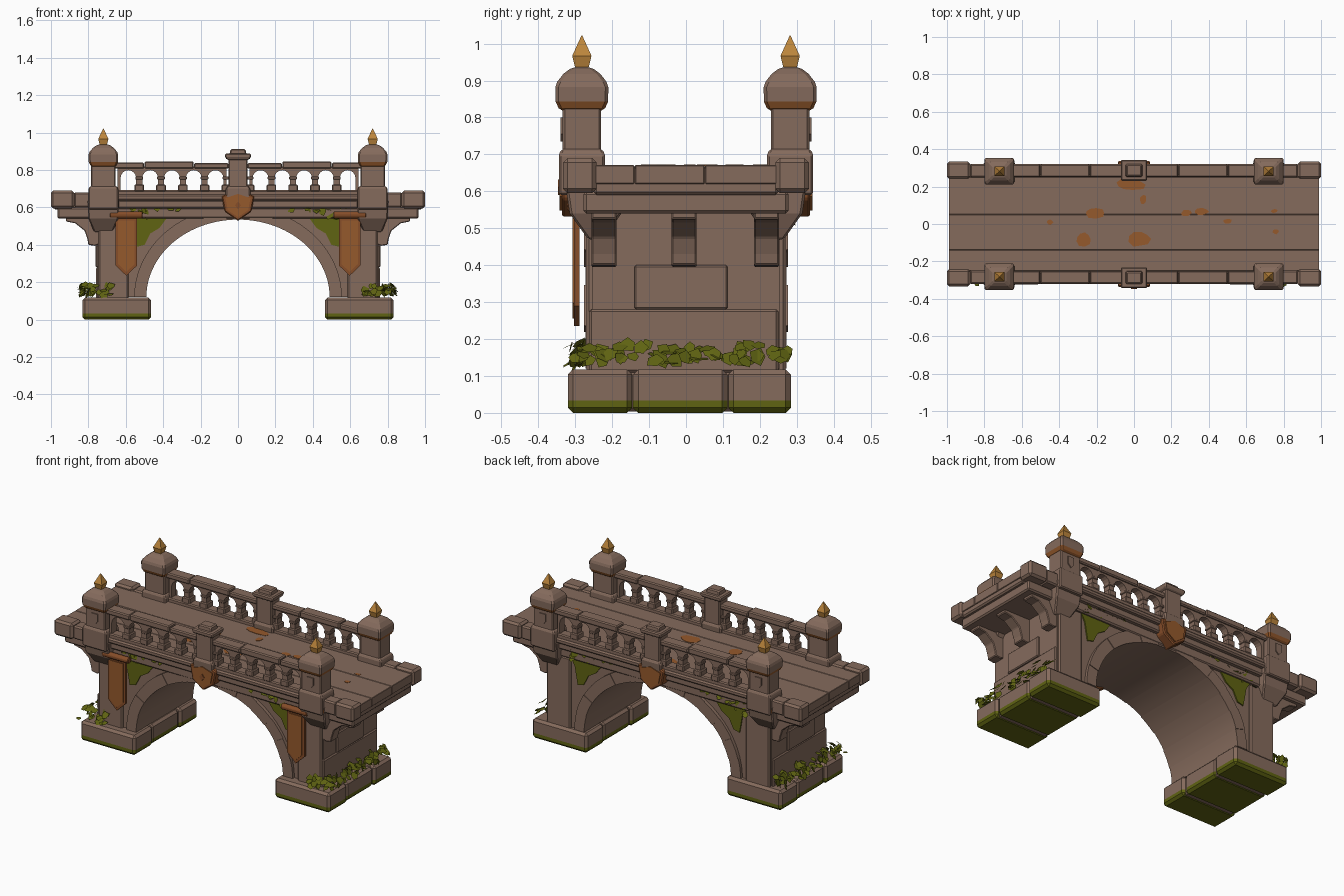
import bpy, bmesh, math, random
from mathutils import Vector, Matrix

random.seed(4)
cube = bpy.data.objects.get("Cube")
if cube:
    bpy.data.objects.remove(cube, do_unlink=True)


def material(name, r, g, b):
    m = bpy.data.materials.new(name)
    m.use_nodes = True
    m.diffuse_color = (r, g, b, 1)
    m.node_tree.nodes["Principled BSDF"].inputs["Base Color"].default_value = (r, g, b, 1)
    return m


STONE = material("warm stone", 0.235, 0.147, 0.108)
RUST = material("rust orange", 0.3, 0.1, 0.025)
BRONZE = material("bronze trim", 0.24, 0.075, 0.022)
GOLD = material("gold", 0.5, 0.235, 0.045)
MOSS = material("moss green", 0.115, 0.125, 0.006)


def finish(name, bm, mats, bevel=0.0, rule=None):
    bmesh.ops.recalc_face_normals(bm, faces=bm.faces)
    if rule:
        for f in bm.faces:
            f.material_index = rule(f.calc_center_median())
    me = bpy.data.meshes.new(name)
    bm.to_mesh(me)
    bm.free()
    ob = bpy.data.objects.new(name, me)
    bpy.context.collection.objects.link(ob)
    for m in mats if isinstance(mats, tuple) else (mats,):
        me.materials.append(m)
    if bevel:
        mod = ob.modifiers.new("chamfer", "BEVEL")
        mod.width = bevel
        mod.segments = 1
    return ob


def span(a, b):
    return (a + b) / 2, abs(b - a)


def box(name, xs, ys, zs, mat=STONE, bevel=0.008, cut=None):
    (cx, sx), (cy, sy), (cz, sz) = span(*xs), span(*ys), span(*zs)
    bm = bmesh.new()
    bmesh.ops.create_cube(bm, size=1, matrix=Matrix.Translation((cx, cy, cz)) @ Matrix.Diagonal((sx, sy, sz, 1)))
    rule = None
    if cut:  # second material below the cut height
        bmesh.ops.bisect_plane(bm, geom=bm.verts[:] + bm.edges[:] + bm.faces[:],
                               plane_co=(0, 0, cut), plane_no=(0, 0, 1))
        rule = lambda c: int(c.z < cut - 0.001)
    return finish(name, bm, mat, bevel, rule)


def prism(name, pts, d0, d1, mat=STONE, axis="y", bevel=0.0):
    """Extrude an outline: x-z points along y, or x-y points along z."""
    bm = bmesh.new()
    at = (lambda p, d: (p[0], d, p[1])) if axis == "y" else (lambda p, d: (p[0], p[1], d))
    f = bm.faces.new([bm.verts.new(at(p, d0)) for p in pts])
    ext = bmesh.ops.extrude_face_region(bm, geom=[f])["geom"]
    move = Vector(at((0, 0), d1 - d0))
    bmesh.ops.translate(bm, vec=move, verts=[v for v in ext if isinstance(v, bmesh.types.BMVert)])
    return finish(name, bm, mat, bevel)


def loft(name, x, y, rings, mat=STONE, bevel=0.006, rule=None):
    """Stack of rectangles (z, half x, half y) joined into a solid."""
    bm = bmesh.new()
    loops = [[bm.verts.new((x + i * hx, y + j * hy, z)) for i, j in ((-1, -1), (1, -1), (1, 1), (-1, 1))]
             for z, hx, hy in rings]
    for a, b in zip(loops, loops[1:]):
        for k in range(4):
            bm.faces.new((a[k], a[(k + 1) % 4], b[(k + 1) % 4], b[k]))
    bm.faces.new(loops[0])
    bm.faces.new(loops[-1])
    return finish(name, bm, mat, bevel, rule)


def arc(a, b, t0, t1, n):
    ts = [t0 + (t1 - t0) * i / n for i in range(n + 1)]
    return [(a * math.cos(t), 0.12 + b * math.sin(t)) for t in ts]


def foliage(name, spots, facing):
    """Five-sided leaves scattered at the given spots, drooping outwards."""
    bm = bmesh.new()
    for p in spots:
        s = random.uniform(0.024, 0.04)
        rot = Matrix.Rotation(random.uniform(-0.6, 0.6), 4, "Z") @ Vector(facing).to_track_quat("Z", "Y").to_matrix().to_4x4() \
            @ Matrix.Rotation(random.uniform(-0.9, 0.4), 4, "X") @ Matrix.Rotation(random.uniform(-0.8, 0.8), 4, "Z")
        shape = ((-0.45, 0.5), (0.45, 0.5), (0.55, -0.2), (0, -0.7), (-0.55, -0.2))
        bm.faces.new([bm.verts.new(Vector(p) + rot @ Vector((u * s, v * s, 0))) for u, v in shape])
    return finish(name, bm, MOSS)


# Arched wall, voussoir ring and barrel
wall = [(0.75, 0.12), (0.75, 0.6), (-0.75, 0.6), (-0.75, 0.12)] + arc(0.52, 0.455, math.pi, 0, 32)
prism("arched_wall", wall, -0.255, 0.255)
COUNT = 13
for i in range(COUNT):
    t0, t1 = math.pi * i / COUNT, math.pi * (i + 1) / COUNT
    lip = 0.272 + 0.004 * (i % 2)
    stone = prism("arch_stone", arc(0.49, 0.415, t0, t1, 4) + arc(0.555, 0.487, t1, t0, 4), -lip, lip)
    stone.select_set(True)
    bpy.context.view_layer.objects.active = stone
bpy.ops.object.shade_smooth_by_angle(angle=math.radians(30))

# Deck, cornice beams and planks
box("deck", (-0.985, 0.985), (-0.25, 0.25), (0.59, 0.667))
for y0, y1 in ((-0.25, -0.14), (-0.138, 0.05), (0.052, 0.25)):
    box("deck_course", (-0.99, 0.99), (y0, y1), (0.62, 0.671), bevel=0.002)
box("deck_beam", (-0.965, 0.965), (-0.278, 0.278), (0.54, 0.6))

# Rust patches on the deck
patches = ((-0.27, -0.08, 0.045, 0.04), (-0.21, 0.06, 0.06, 0.03), (0.03, -0.08, 0.06, 0.045), (0.28, 0.06, 0.03, 0.02),
           (0.36, 0.065, 0.04, 0.02), (0.5, 0.015, 0.025, 0.015), (-0.45, 0.01, 0.018, 0.016), (0.75, 0.07, 0.018, 0.012),
           (0.76, -0.04, 0.018, 0.014), (0.05, 0.13, 0.018, 0.026), (-0.02, 0.21, 0.09, 0.035))
for x, y, rx, ry in patches:
    blob = []
    for k in range(9):
        r = random.uniform(0.75, 1.1)
        blob.append((x + rx * r * math.cos(k * math.tau / 9), y + ry * r * math.sin(k * math.tau / 9)))
    prism("deck_rust_patch", blob, 0.668, 0.673, RUST, "z")

for sx in (-1, 1):
    # Foundation blocks with mossy feet
    for y0, y1 in ((-0.32, -0.146), (-0.143, 0.112), (0.115, 0.284)):
        inset = 0.008 if y0 == -0.143 else 0
        box("foundation_block", (sx * (0.465 + inset), sx * (0.832 - inset)), (y0, y1), (0, 0.118),
            (STONE, MOSS), 0.014, cut=0.034)
    box("foundation_core", (sx * 0.48, sx * 0.81), (-0.3, 0.265), (0.004, 0.11))

    # End wall stones
    box("end_stone", (sx * 0.7, sx * 0.762), (-0.14, 0.113), (0.28, 0.4), bevel=0.005)
    box("end_course", (sx * 0.6, sx * 0.758), (-0.262, 0.25), (0.11, 0.28), bevel=0.006)

    # Corbels under the deck end
    for y in (-0.222, -0.005, 0.218):
        outline = [(0.72, 0.56), (0.92, 0.56), (0.92, 0.525), (0.87, 0.515), (0.82, 0.475),
                   (0.805, 0.43), (0.8, 0.4), (0.765, 0.395), (0.72, 0.41)]
        prism("corbel", [(sx * x, z) for x, z in outline], y - 0.034, y + 0.034, bevel=0.004)

    # Foliage along the foundation ends
    spots = [(sx * random.uniform(0.77, 0.845), random.uniform(-0.32, 0.275), random.uniform(0.135, 0.185))
             for _ in range(75)]
    foliage("end_foliage", spots, (sx, 0, 0.6))
    spots = [(sx * random.uniform(0.67, 0.84), random.uniform(-0.32, -0.27), random.uniform(0.13, 0.19))
             for _ in range(18)]
    foliage("corner_foliage", spots, (0, -1, 0.6))

    # Hanging banner with a rod, border and pointed panel
    rod = bmesh.new()
    bmesh.ops.create_cone(rod, cap_ends=True, segments=10, radius1=0.019, radius2=0.019, depth=0.175,
                          matrix=Matrix.Translation((sx * 0.597, -0.305, 0.56)) @ Matrix.Rotation(math.pi / 2, 4, "Y"))
    finish("banner_rod", rod, BRONZE, 0.004)
    for label, w, top, low, tip, y, m in (("banner_border", 0.058, 0.555, 0.29, 0.235, -0.303, BRONZE),
                                          ("banner_panel", 0.044, 0.53, 0.297, 0.255, -0.308, RUST)):
        cx = sx * 0.597
        prism(label, [(cx - w, top), (cx + w, top), (cx + w, low), (cx, tip), (cx - w, low)], y, -0.288, m)

    for sy in (-1, 1):
        # Corner pier, tower bracket and rust band
        box("corner_pier", (sx * 0.585, sx * 0.745), (sy * 0.2, sy * 0.27), (0.11, 0.54))
        loft("tower_bracket", sx * 0.72, sy * 0.245, [(0.47, 0.05, 0.02), (0.54, 0.08, 0.07), (0.64, 0.085, 0.085)])
        box("bracket_rust_band", (sx * 0.64, sx * 0.8), (sy * 0.3, sy * 0.334), (0.6, 0.626), RUST, 0.002)

        # Corner tower, cap and finial
        ty = sy * 0.282
        loft("tower_base", sx * 0.72, ty, [(0.59, 0.08, 0.062), (0.7, 0.08, 0.062), (0.715, 0.07, 0.055)])
        loft("tower_shaft", sx * 0.72, ty, [(0.7, 0.066, 0.052), (0.83, 0.066, 0.052)])
        loft("tower_cap", sx * 0.72, ty, [(0.818, 0.066, 0.06), (0.843, 0.078, 0.071), (0.89, 0.08, 0.072),
                                          (0.918, 0.056, 0.05), (0.936, 0.032, 0.026)],
             (STONE, RUST), 0.008, lambda c: int(c.z < 0.835))
        loft("finial", sx * 0.72, ty, [(0.925, 0.017, 0.016), (0.967, 0.027, 0.026), (1.022, 0.001, 0.001)], GOLD, 0)
        slot = [(-0.02, 0.8), (0.02, 0.8), (0.02, 0.755), (0, 0.735), (-0.02, 0.755)]
        prism("tower_slot_plate", [(sx * 0.72 + x, z) for x, z in slot], ty + sy * 0.05, ty + sy * 0.058)

        # End curbs
        box("end_curb_block", (sx * 0.875, sx), (sy * 0.242, sy * 0.333), (0.595, 0.69), bevel=0.012)
        box("end_curb", (sx * 0.78, sx * 0.877), (sy * 0.248, sy * 0.322), (0.6, 0.68))

        # Moss growth on the spandrel
        patch = [(0.64, 0.63), (0.24, 0.63), (0.29, 0.575), (0.38, 0.545), (0.42, 0.49), (0.47, 0.46),
                 (0.5, 0.4), (0.54, 0.39), (0.56, 0.5)]
        prism("spandrel_moss", [(sx * x, z) for x, z in patch], sy * 0.254, sy * 0.262, MOSS)
        spots = []
        for _ in range(34):
            u = random.random()
            spots.append((sx * (0.28 + 0.32 * u), sy * random.uniform(0.265, 0.285),
                          random.uniform(0.59 - 0.12 * max(0, u - 0.35), 0.635)))
        foliage("spandrel_leaves", spots, (0, sy, 0.3))

        # Railing bays with arched openings and baluster feet
        start, pitch = 0.062, 0.1165
        for k in range(5):
            cx = sx * (start + pitch * (k + 0.5))
            h, w = pitch / 2, 0.042
            curve = [(cx - w * math.cos(math.pi * i / 8), 0.757 + w * math.sin(math.pi * i / 8)) for i in range(9)]
            bay = [(cx - h, 0.685), (cx - w, 0.685)] + curve + [(cx + w, 0.685), (cx + h, 0.685),
                                                                 (cx + h, 0.82), (cx - h, 0.82)]
            prism("railing_bay", bay, sy * 0.263, sy * 0.307)
            foot = sx * (start + pitch * k)
            box("baluster_foot", (foot - 0.026, foot + 0.026), (sy * 0.254, sy * 0.316), (0.685, 0.722), bevel=0.005)
            box("baluster_collar", (foot - 0.021, foot + 0.021), (sy * 0.259, sy * 0.311), (0.75, 0.765), bevel=0.003)
        for x0, x1, top in ((0.05, 0.235, 0.837), (0.237, 0.5, 0.846), (0.502, 0.66, 0.84)):
            box("top_rail", (sx * x0, sx * x1), (sy * 0.25, sy * 0.32), (0.808, top), bevel=0.006)

for sy in (-1, 1):
    # Long cornice and lower rail
    box("cornice", (-0.78, 0.78), (sy * 0.22, sy * 0.302), (0.595, 0.64))
    box("upper_cornice", (-0.8, 0.8), (sy * 0.24, sy * 0.322), (0.637, 0.668))
    box("lower_rail", (-0.68, 0.68), (sy * 0.25, sy * 0.312), (0.66, 0.692), bevel=0.006)

    # Central post
    y = sy * 0.287
    loft("post_base", 0, y, [(0.6, 0.066, 0.045), (0.7, 0.066, 0.052), (0.715, 0.055, 0.045)])
    loft("post_shaft", 0, y, [(0.7, 0.052, 0.042), (0.87, 0.052, 0.042)])
    loft("post_cap", 0, y, [(0.855, 0.06, 0.048), (0.87, 0.07, 0.056), (0.888, 0.07, 0.056)])
    loft("post_crown", 0, y, [(0.88, 0.046, 0.036), (0.912, 0.04, 0.032)])

    # Keystone shield with raised panel
    shield = [(0, 0.692), (0.088, 0.662), (0.072, 0.578), (0, 0.528), (-0.072, 0.578), (-0.088, 0.662)]
    prism("shield_frame", shield, sy * 0.26, sy * 0.336, BRONZE, bevel=0.006)
    panel = [(x * 0.76, 0.612 + (z - 0.612) * 0.76) for x, z in shield]
    prism("shield_panel", panel, sy * 0.334, sy * 0.342, RUST)
    if sy < 0:
        gem = [(0, 0.632), (0.016, 0.612), (0, 0.59), (-0.016, 0.612)]
        prism("shield_boss", gem, -0.34, -0.347, BRONZE)
